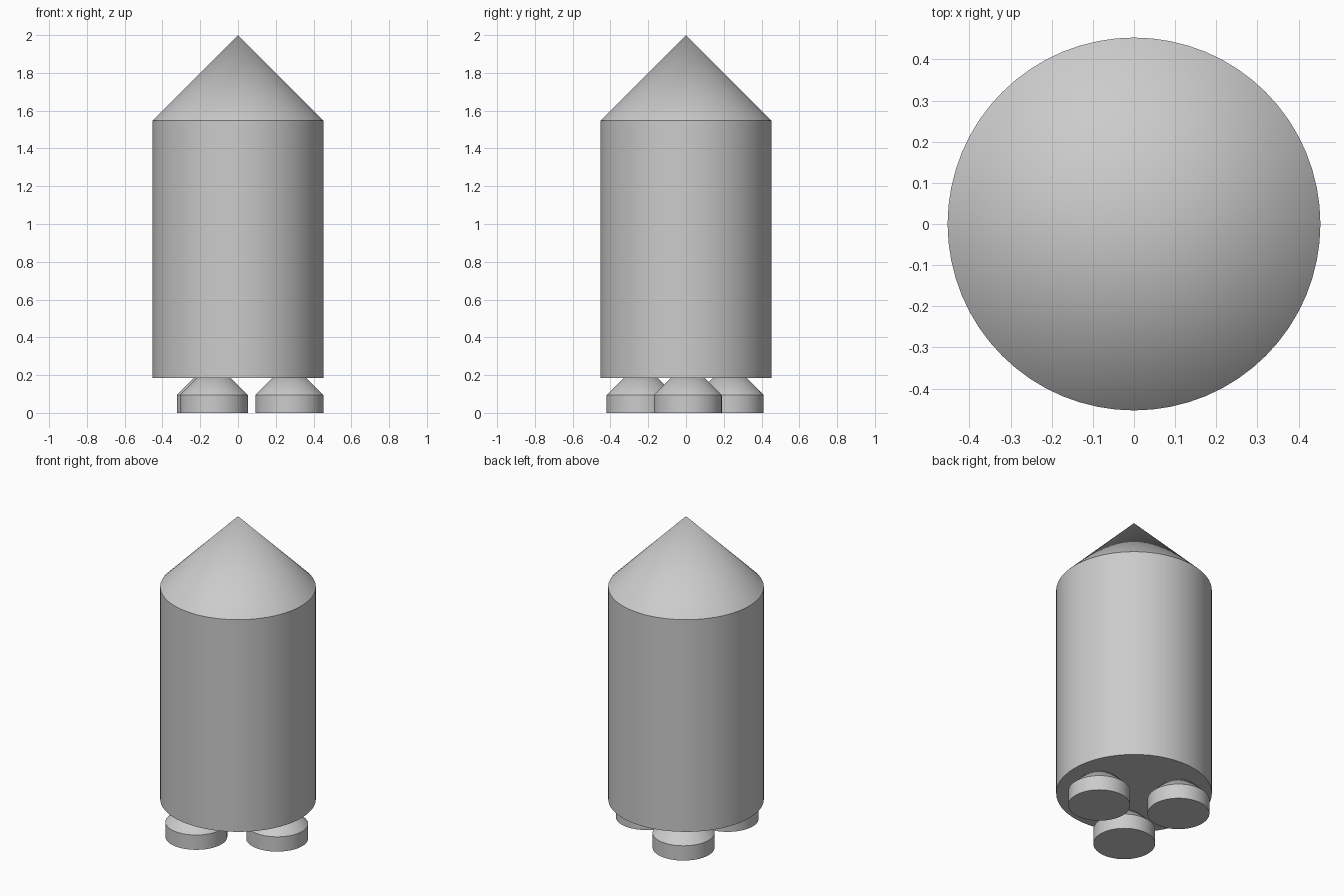
import bpy
import bmesh
import math
from mathutils import Vector

cube = bpy.data.objects.get("Cube")
if cube:
    bpy.data.objects.remove(cube, do_unlink=True)

SIDES = 64
NOZZLE_COUNT = 3
NOZZLE_RING = 0.272
NOZZLE_TURN = math.radians(2)

grey = bpy.data.materials.new("light grey")
grey.use_nodes = True
grey.diffuse_color = (0.6, 0.6, 0.6, 1)
grey.node_tree.nodes["Principled BSDF"].inputs["Base Color"].default_value = (0.6, 0.6, 0.6, 1)


def capped_cylinder(name, radius, bottom, shoulder, tip, x=0, y=0):
    """Closed cylinder with a pointed cone on top."""
    bm = bmesh.new()
    base = bmesh.ops.create_circle(bm, cap_ends=True, segments=SIDES, radius=radius)
    bmesh.ops.translate(bm, verts=base["verts"], vec=(0, 0, bottom))
    rim = [e for e in bm.edges]
    wall = bmesh.ops.extrude_edge_only(bm, edges=rim)["geom"]
    top = [g for g in wall if isinstance(g, bmesh.types.BMVert)]
    bmesh.ops.translate(bm, verts=top, vec=(0, 0, shoulder - bottom))
    apex = bm.verts.new(Vector((0, 0, tip)))
    for edge in [g for g in wall if isinstance(g, bmesh.types.BMEdge)]:
        if all(v in top for v in edge.verts):
            bm.faces.new((*edge.verts, apex))
    bmesh.ops.recalc_face_normals(bm, faces=bm.faces)
    mesh = bpy.data.meshes.new(name)
    bm.to_mesh(mesh)
    bm.free()
    mesh.materials.append(grey)
    obj = bpy.data.objects.new(name, mesh)
    obj.location = (x, y, 0)
    bpy.context.collection.objects.link(obj)
    bpy.ops.object.select_all(action="DESELECT")
    obj.select_set(True)
    bpy.context.view_layer.objects.active = obj
    bpy.ops.object.shade_smooth_by_angle(angle=math.radians(30))
    return obj


# Hull with pointed nose
capped_cylinder("rocket_body", 0.453, 0.185, 1.547, 2.0)

# Ring of engine nozzles, their cones running up into the hull
for i in range(NOZZLE_COUNT):
    angle = NOZZLE_TURN + i * math.tau / NOZZLE_COUNT
    capped_cylinder(f"engine_nozzle_{i + 1}", 0.18, 0, 0.095, 0.275,
                    NOZZLE_RING * math.cos(angle), NOZZLE_RING * math.sin(angle))
